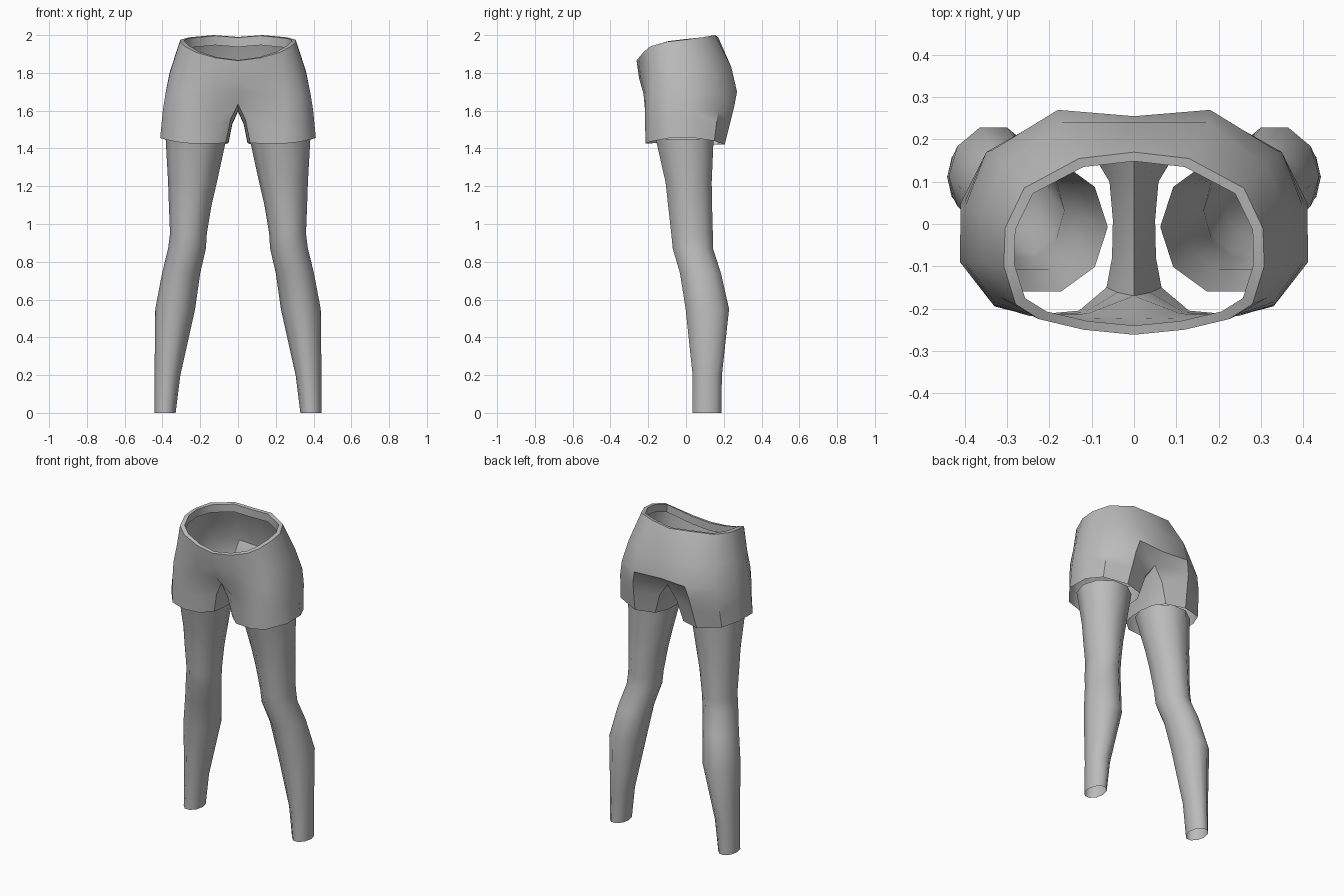
import bpy, math

if "Cube" in bpy.data.objects:
    bpy.data.objects.remove(bpy.data.objects["Cube"])

grey = bpy.data.materials.new("grey fabric")
grey.diffuse_color = (0.5, 0.5, 0.5, 1)
grey.use_nodes = True
grey.node_tree.nodes["Principled BSDF"].inputs["Base Color"].default_value = grey.diffuse_color


def make(name, verts, faces, angle):
    me = bpy.data.meshes.new(name)
    me.from_pydata(verts, [], faces)
    me.materials.append(grey)
    ob = bpy.data.objects.new(name, me)
    bpy.context.collection.objects.link(ob)
    bpy.ops.object.select_all(action='DESELECT')
    ob.select_set(True)
    bpy.context.view_layer.objects.active = ob
    m = ob.modifiers.new("mirror", 'MIRROR')
    m.use_clip = True
    bpy.ops.object.modifier_apply(modifier=m.name)
    bpy.ops.object.mode_set(mode='EDIT')
    bpy.ops.mesh.select_all(action='SELECT')
    bpy.ops.mesh.normals_make_consistent(inside=False)
    bpy.ops.object.mode_set(mode='OBJECT')
    bpy.ops.object.shade_smooth_by_angle(angle=math.radians(angle))
    return ob


# Shorts: half rings from front centre round the side to back centre
waist = [(0, -.262, 1.865), (.12, -.25, 1.88), (.225, -.225, 1.91), (.28, -.19, 1.94),
         (.308, -.10, 1.965), (.305, -.01, 1.975), (.26, .085, 1.988), (.13, .155, 2), (0, .17, 1.99)]
belly = [(0, -.248, 1.77), (.13, -.24, 1.775), (.245, -.215, 1.78), (.315, -.175, 1.79),
         (.36, -.09, 1.8), (.36, .025, 1.81), (.31, .14, 1.82), (.175, .24, 1.83), (0, .24, 1.83)]
hip = [(0, -.222, 1.69), (.13, -.225, 1.69), (.25, -.215, 1.69), (.33, -.185, 1.69),
       (.384, -.09, 1.69), (.384, .04, 1.69), (.335, .175, 1.69), (.18, .27, 1.7), (0, .255, 1.7)]
crotch = [(0, -.17, 1.635), (.11, -.212, 1.6), (.25, -.217, 1.6), (.333, -.19, 1.6),
          (.398, -.09, 1.6), (.398, .045, 1.6), (.35, .17, 1.6), (.2, .255, 1.62), (0, .19, 1.635),
          (0, .10, 1.605), (0, .01, 1.595), (0, -.08, 1.6)]
hem = [(.065, -.15, 1.43), (.13, -.205, 1.425), (.24, -.215, 1.425), (.33, -.195, 1.435),
       (.412, -.09, 1.455), (.41, .05, 1.455), (.36, .15, 1.44), (.22, .205, 1.42), (.1, .17, 1.42),
       (.058, .10, 1.425), (.05, .01, 1.43), (.052, -.08, 1.43)]
# Thigh ring between crotch and hem, flaring quickly away from the crotch
thigh = [tuple(a + (b - a) * (.6 if i in (0, 8, 9, 10, 11) and k == 0 else .4)
               for k, (a, b) in enumerate(zip(p, q)))
         for i, (p, q) in enumerate(zip(crotch, hem))]
# Waistband edge and short lining
rim = [(x * .92, (y + .045) * .9 - .045, z + .003 if z < 1.98 else z - .003) for x, y, z in waist]
lining = [(x * 1.01, y, z - .05) for x, y, z in rim]

verts, faces, starts = [], [], []
rings = [lining, rim, waist, belly, hip, crotch, thigh, hem]
for r in rings:
    starts.append(len(verts))
    verts += r
for a in range(len(rings) - 1):
    s, t = starts[a], starts[a + 1]
    closed = len(rings[a]) == 12
    n = 12 if closed else 8
    for i in range(n):
        j = (i + 1) % 12 if closed else i + 1
        faces.append((s + i, s + j, t + j, t + i))
make("shorts", verts, faces, 40)

# Leggings: (z, x min, x max, y min, y max) bounds of each ring
levels = [(0, .33, .442, .035, .187), (.2, .305, .442, .035, .19), (.55, .227, .438, -.002, .228),
          (.74, .2, .402, -.032, .185), (.87, .17, .37, -.07, .143), (.95, .165, .36, -.078, .142),
          (1.1, .14, .366, -.095, .138), (1.22, .112, .37, -.108, .136), (1.45, .062, .383, -.16, .146)]
N = 10
verts, faces = [], []
for z, x0, x1, y0, y1 in levels:
    for i in range(N):
        a = 2 * math.pi * i / N
        verts.append(((x0 + x1) / 2 + (x1 - x0) / 2 * math.cos(a),
                      (y0 + y1) / 2 + (y1 - y0) / 2 * math.sin(a) / math.sin(math.radians(72)), z))
for k in range(len(levels) - 1):
    for i in range(N):
        j = (i + 1) % N
        faces.append((k * N + i, k * N + j, (k + 1) * N + j, (k + 1) * N + i))
make("leggings", verts, faces, 50)
